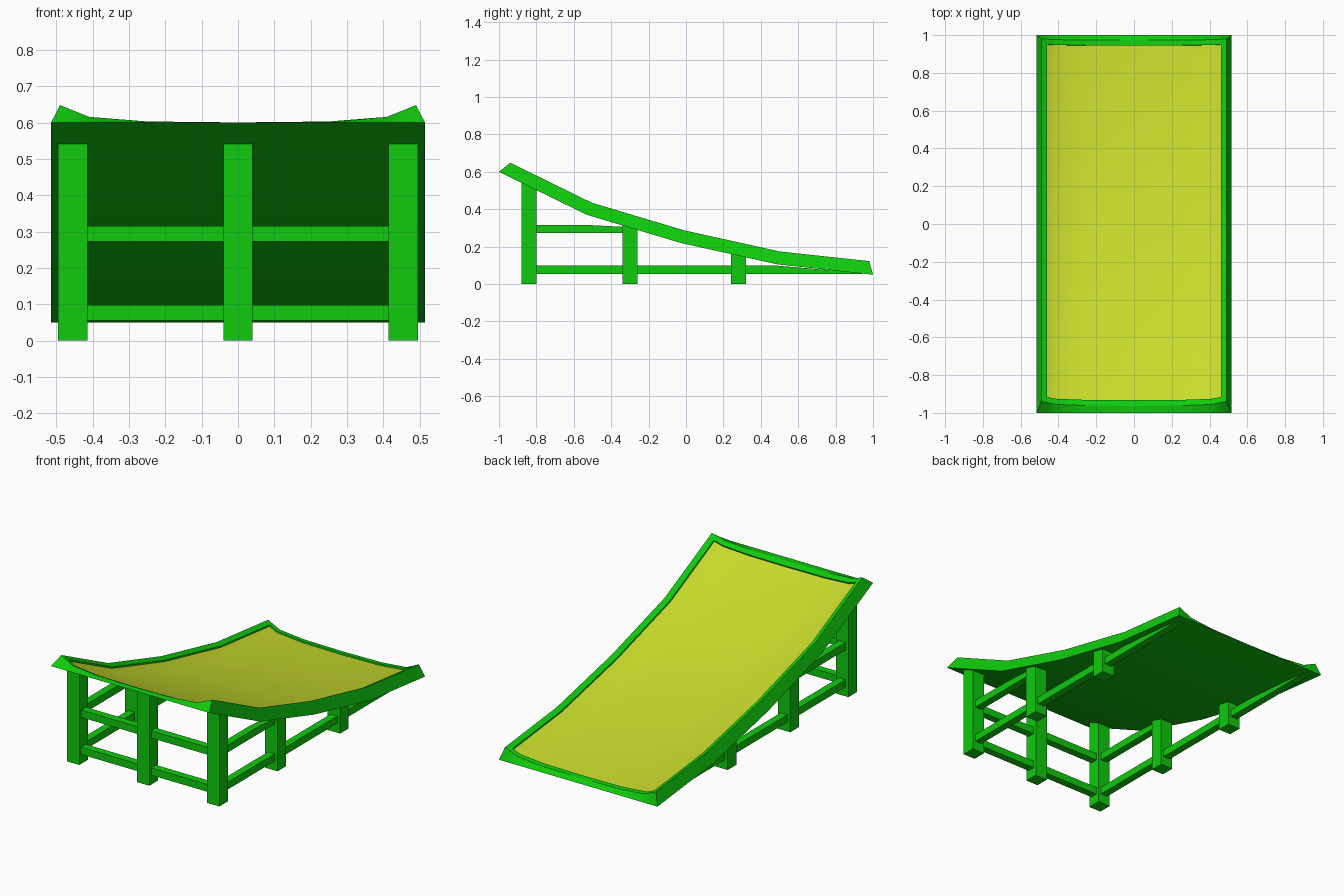
import bpy, bmesh, math
from mathutils import Vector

if "Cube" in bpy.data.objects:
    bpy.data.objects.remove(bpy.data.objects["Cube"])

def material(name, rgb):
    m = bpy.data.materials.new(name)
    m.diffuse_color = (*rgb, 1)
    m.use_nodes = True
    m.node_tree.nodes["Principled BSDF"].inputs["Base Color"].default_value = m.diffuse_color
    return m

GREEN = material("green", (0.005, 0.6, 0.004))
YELLOW = material("yellow", (0.58, 0.71, 0.025))

# underside path of the ramp (y, z) and deck thickness across the width (x, h)
PATH = [(-1, .6), (-.53, .37), (-.03, .22), (.49, .105), (1, .05)]
THICK = [(0, .017), (.25, .02), (.41, .034), (.49, .07)]

def lerp(table, v):
    for (a, p), (b, q) in zip(table, table[1:]):
        if v <= b + 1e-6:
            return p + (q - p) * (v - a) / (b - a)
    return table[-1][1]

def normal(y):
    slopes = [(q - p) / (b - a) for (a, p), (b, q) in zip(PATH, PATH[1:])]
    s = [slopes[0]] + [(a + b) / 2 for a, b in zip(slopes, slopes[1:])] + [slopes[-1]]
    m = lerp([(p[0], v) for p, v in zip(PATH, s)], y)
    return Vector((0, -m, 1)).normalized()

def under(y):
    return lerp(PATH, y)

def finish(name, bm, mat, smooth=False):
    bmesh.ops.remove_doubles(bm, verts=bm.verts, dist=1e-5)
    bmesh.ops.recalc_face_normals(bm, faces=bm.faces)
    me = bpy.data.meshes.new(name)
    bm.to_mesh(me)
    bm.free()
    ob = bpy.data.objects.new(name, me)
    bpy.context.collection.objects.link(ob)
    me.materials.append(mat)
    if smooth:
        bpy.ops.object.select_all(action='DESELECT')
        ob.select_set(True)
        bpy.context.view_layer.objects.active = ob
        bpy.ops.object.shade_smooth_by_angle(angle=math.radians(20))
    return ob

# deck grid: first and last cells in each direction form the rim
half = [.25, .41, .46, .49]
XS = [-x for x in reversed(half)] + [0] + half
YS = [-.97, -.94, -.53, -.03, .49, .944, .972]
NX, NY = len(XS), len(YS)

def top(i, j, d=0):
    x, y = XS[i], YS[j]
    return Vector((x, y, under(y))) + normal(y) * (lerp(THICK, abs(x)) + d)

def bottom(i, j):
    x = XS[i] if 0 < i < NX - 1 else math.copysign(.515, XS[i])
    y = {0: -1, NY - 1: 1}.get(j, YS[j])
    return Vector((x, y, under(y)))

def low(i, j):
    return top(i, j, -.009)

def border(a, b, c, d):
    """edges running around an index rectangle"""
    ring = [(i, b) for i in range(a, c)] + [(c, j) for j in range(b, d)]
    ring += [(i, d) for i in range(c, a, -1)] + [(a, j) for j in range(d, b, -1)]
    return zip(ring, ring[1:] + ring[:1])

def quad(bm, pts):
    bm.faces.new([bm.verts.new(p) for p in pts])

frame, panel = bmesh.new(), bmesh.new()
for i in range(NX - 1):
    for j in range(NY - 1):
        cell = [(i, j), (i + 1, j), (i + 1, j + 1), (i, j + 1)]
        quad(frame, [bottom(*c) for c in reversed(cell)])
        if i in (0, NX - 2) or j in (0, NY - 2):
            quad(frame, [top(*c) for c in cell])
        else:
            quad(panel, [low(*c) for c in cell])
for p, q in border(0, 0, NX - 1, NY - 1):          # outer edge
    quad(frame, [bottom(*p), bottom(*q), top(*q), top(*p)])
for p, q in border(1, 1, NX - 2, NY - 2):          # recess wall
    quad(frame, [top(*p), top(*q), low(*q), low(*p)])
finish("deck_frame", frame, GREEN, True)
ob = finish("deck_panel", panel, YELLOW, True)
if ob.data.polygons[0].normal.z < 0:
    ob.data.flip_normals()

def beam(name, x0, x1, y0, y1, z0, z1):
    """box whose top is trimmed to the underside of the deck"""
    ys = sorted({y0, y1, *[p[0] for p in PATH if y0 < p[0] < y1]})
    side = [(y0, z0), (y1, z0)] + [(y, min(z1, under(y) + .003)) for y in reversed(ys)]
    bm = bmesh.new()
    f = bm.faces.new([bm.verts.new((x0, y, z)) for y, z in side])
    r = bmesh.ops.extrude_face_region(bm, geom=[f])
    bmesh.ops.translate(bm, vec=(x1 - x0, 0, 0),
                        verts=[v for v in r["geom"] if isinstance(v, bmesh.types.BMVert)])
    finish(name, bm, GREEN)

# posts and rails
beam("front_middle_post", -.04, .04, -.88, -.8, 0, 1)
for s, side in ((-1, "left"), (1, "right")):
    c = s * .455
    for y, row in ((-.84, "front"), (-.3, "middle"), (.28, "rear")):
        beam(f"{side}_{row}_post", c - .04, c + .04, y - .04, y + .04, 0, 1)
    beam(f"{side}_lower_rail", c - .022, c + .022, -.84, .49, .055, .098)
    beam(f"{side}_lower_rail_tip", c - .022, c + .022, .49, .94, .055, .098)
    beam(f"{side}_upper_rail", c - .022, c + .022, -.84, -.3, .273, .316)
for z, row in ((.055, "lower"), (.273, "upper")):
    beam(f"front_{row}_rail", -.455, .455, -.862, -.818, z, z + .043)
